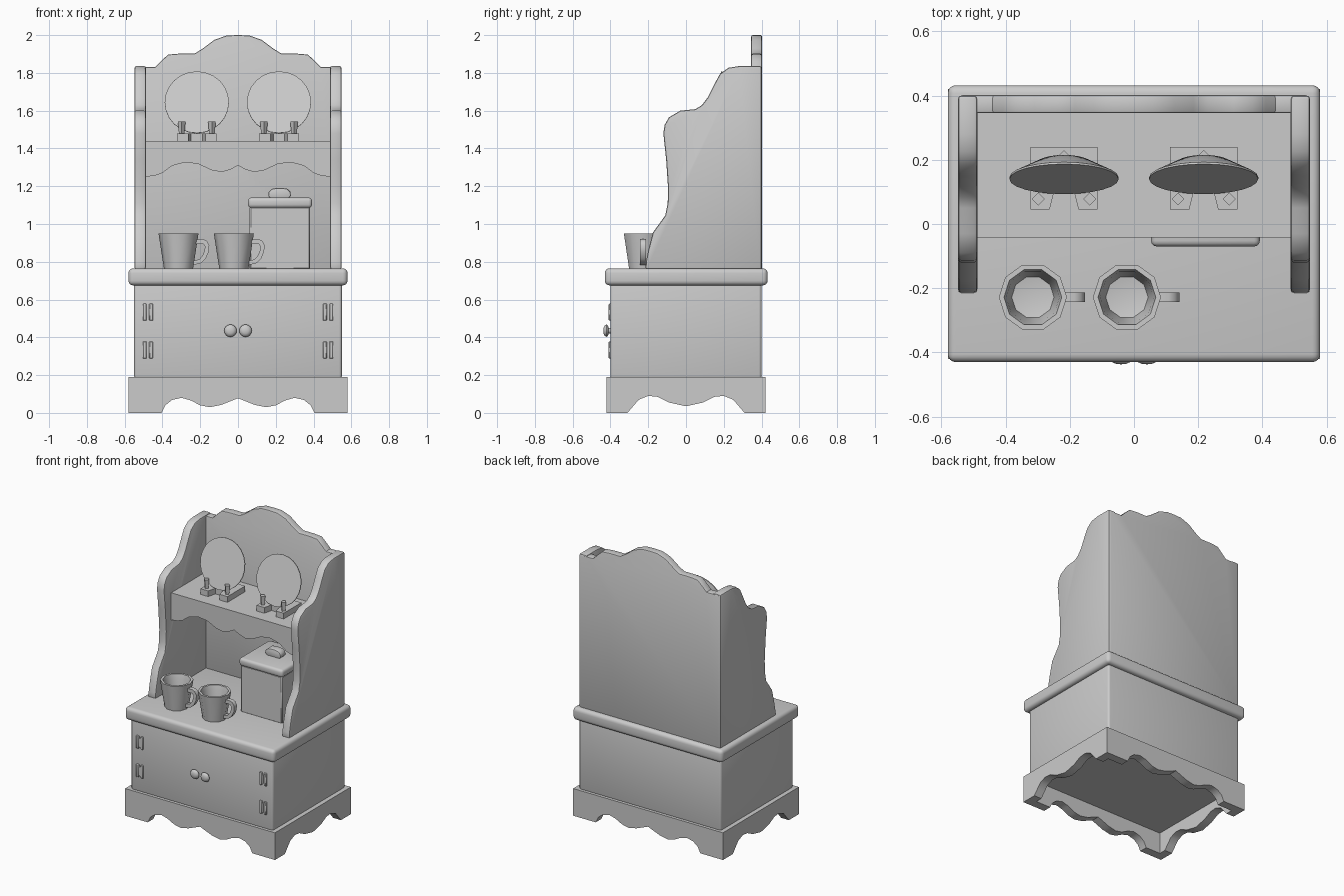
import bpy, bmesh, math
from mathutils import Matrix, Vector

if "Cube" in bpy.data.objects:
    bpy.data.objects.remove(bpy.data.objects["Cube"])

grey = bpy.data.materials.new("plain grey")
grey.diffuse_color = (0.6, 0.6, 0.6, 1)
grey.use_nodes = True
grey.node_tree.nodes["Principled BSDF"].inputs["Base Color"].default_value = grey.diffuse_color


def finish(name, bm, bevel=0.0, segs=3, smooth=40):
    """Clean up, round sharp edges, shade and link one part."""
    bmesh.ops.remove_doubles(bm, verts=bm.verts, dist=1e-5)
    bmesh.ops.recalc_face_normals(bm, faces=bm.faces)
    if bevel:
        sharp = [e for e in bm.edges if e.calc_face_angle(0) > math.radians(55)]
        bmesh.ops.bevel(bm, geom=sharp, offset=bevel, segments=segs,
                        profile=0.5, affect='EDGES', clamp_overlap=True)
    mesh = bpy.data.meshes.new(name)
    bm.to_mesh(mesh)
    bm.free()
    mesh.materials.append(grey)
    ob = bpy.data.objects.new(name, mesh)
    bpy.context.collection.objects.link(ob)
    bpy.ops.object.select_all(action='DESELECT')
    ob.select_set(True)
    bpy.context.view_layer.objects.active = ob
    bpy.ops.object.shade_smooth_by_angle(angle=math.radians(smooth))
    return ob


def box(name, x, y, z, bevel=0.0, segs=3):
    bm = bmesh.new()
    bmesh.ops.create_cube(bm, size=1)
    for v in bm.verts:
        v.co = [(r[0] + r[1]) / 2 + c * (r[1] - r[0]) for c, r in zip(v.co, (x, y, z))]
    return finish(name, bm, bevel, segs)


def prism(name, pts, axis, a, b, bevel=0.0, segs=2):
    """Extrude a flat outline along an axis from a to b."""
    place = {'x': lambda p, t: (t, p[0], p[1]),
             'y': lambda p, t: (p[0], t, p[1]),
             'z': lambda p, t: (p[0], p[1], t)}[axis]
    bm = bmesh.new()
    lo = [bm.verts.new(place(p, a)) for p in pts]
    hi = [bm.verts.new(place(p, b)) for p in pts]
    bm.faces.new(lo)
    bm.faces.new(hi[::-1])
    for i in range(len(pts)):
        j = (i + 1) % len(pts)
        bm.faces.new((lo[i], lo[j], hi[j], hi[i]))
    return finish(name, bm, bevel, segs)


def lathe(name, profile, sides, matrix, smooth=40):
    """Turn a (radius, height) profile around local z."""
    bm = bmesh.new()
    vs = [bm.verts.new((r, 0, h)) for r, h in profile]
    es = [bm.edges.new(p) for p in zip(vs, vs[1:])]
    bmesh.ops.spin(bm, geom=vs + es, axis=(0, 0, 1), cent=(0, 0, 0),
                   steps=sides, angle=2 * math.pi)
    bmesh.ops.transform(bm, matrix=matrix, verts=bm.verts)
    return finish(name, bm, smooth=smooth)


def mirrored(half):
    """Complete a left-hand outline that ends on the centre line."""
    return half + [(-x, z) for x, z in reversed(half) if x < 0]


# scalloped plinth: four skirt boards and a floor
long_cut = mirrored([(-0.405, 0), (-0.385, 0.04), (-0.35, 0.068), (-0.3, 0.08), (-0.25, 0.066),
                     (-0.2, 0.04), (-0.15, 0.03), (-0.09, 0.042), (-0.04, 0.062), (0, 0.078)])
short_cut = mirrored([(-0.31, 0), (-0.28, 0.035), (-0.25, 0.07), (-0.2, 0.09),
                      (-0.15, 0.085), (-0.09, 0.055), (0, 0.035)])
front = [(-0.58, 0.19), (-0.58, 0)] + long_cut + [(0.58, 0), (0.58, 0.19)]
side = [(-0.42, 0.19), (-0.42, 0)] + short_cut + [(0.42, 0), (0.42, 0.19)]
for s, n in ((-1, "front"), (1, "back")):
    prism(n + "_skirt", front, 'y', s * 0.42, s * 0.36)
for s, n in ((-1, "left"), (1, "right")):
    prism(n + "_skirt", side, 'x', s * 0.58, s * 0.52)
box("plinth_floor", (-0.57, 0.57), (-0.41, 0.41), (0.15, 0.189))

# cabinet body and counter
box("cabinet_body", (-0.55, 0.55), (-0.40, 0.40), (0.18, 0.69), 0.015)
box("countertop", (-0.58, 0.58), (-0.43, 0.432), (0.675, 0.765), 0.025, 4)

# door knobs
for x in (-0.04, 0.04):
    lathe("door_knob", [(0, -0.01), (0.014, -0.01), (0.014, 0.01), (0.028, 0.013), (0.033, 0.02),
                        (0.028, 0.03), (0.015, 0.036), (0, 0.037)], 16,
          Matrix.Translation((x, -0.40, 0.435)) @ Matrix.Rotation(math.pi / 2, 4, 'X'))

# hinges: two leaves and a pin
for s in (-1, 1):
    for z in (0.333, 0.533):
        for dx in (-0.017, 0.017):
            x = s * 0.477 + dx
            box("hinge_leaf", (x - 0.01, x + 0.01), (-0.409, -0.39), (z - 0.045, z + 0.045), 0.003, 1)
        box("hinge_pin", (s * 0.477 - 0.007, s * 0.477 + 0.007), (-0.407, -0.39), (z - 0.03, z + 0.03))

# curved side panels
side_outline = [(0.40, 0.76), (-0.215, 0.76), (-0.212, 0.80), (-0.2, 0.86), (-0.175, 0.955),
                (-0.11, 1.045), (-0.097, 1.11), (-0.095, 1.19), (-0.105, 1.34), (-0.12, 1.48),
                (-0.113, 1.525), (-0.09, 1.565), (-0.03, 1.60), (0.05, 1.608), (0.085, 1.63),
                (0.115, 1.67), (0.15, 1.74), (0.18, 1.795), (0.225, 1.827), (0.28, 1.836),
                (0.40, 1.836)]
for s, n in ((-1, "left"), (1, "right")):
    prism(n + "_side_panel", side_outline, 'x', s * 0.488, s * 0.548, 0.01)

# crested back panel
crest = mirrored([(-0.54, 0.76), (-0.54, 1.83), (-0.44, 1.83), (-0.41, 1.86), (-0.37, 1.897),
                  (-0.31, 1.902), (-0.23, 1.902), (-0.185, 1.93), (-0.125, 1.975),
                  (-0.06, 1.998), (0, 2.0)])
prism("back_panel", crest, 'y', 0.345, 0.402, 0.008)

# shelf with wavy apron
box("shelf", (-0.49, 0.49), (-0.04, 0.35), (1.39, 1.44))
wave = mirrored([(-0.49, 1.44), (-0.49, 1.25), (-0.44, 1.256), (-0.40, 1.27), (-0.35, 1.308),
                 (-0.28, 1.327), (-0.21, 1.318), (-0.14, 1.285), (-0.085, 1.275),
                 (-0.04, 1.288), (0, 1.31)])
prism("shelf_apron", wave, 'y', -0.042, 0.0)

# display plates on notched stands
for cx in (-0.218, 0.217):
    lathe("display_plate", [(0, -0.055), (0.08, -0.055), (0.17, -0.006), (0.17, 0), (0, 0)], 24,
          Matrix.Translation((cx, 0.14, 1.645)) @ Matrix.Rotation(math.radians(74), 4, 'X'))
    stand = [(-0.105, 0.045), (-0.045, 0.045), (-0.03, 0.105), (0.03, 0.105), (0.045, 0.045),
             (0.105, 0.045), (0.105, 0.24), (-0.105, 0.24)]
    prism("plate_stand", [(cx + x, y) for x, y in stand], 'z', 1.435, 1.48)
    for dx, y, top in ((-0.08, 0.078, 1.542), (0.08, 0.078, 1.542), (0, 0.21, 1.60)):
        lathe("stand_peg", [(0, 1.47), (0.014, 1.47), (0.02, top), (0, top)], 4,
              Matrix.Translation((cx + dx, y, 0)))

# square canister with lid and handle
box("canister", (0.062, 0.382), (-0.06, 0.26), (0.76, 1.09), 0.006, 1)
box("canister_lid", (0.053, 0.392), (-0.07, 0.27), (1.085, 1.14), 0.018, 3)
handle = [(0.175, 1.13), (0.16, 1.15), (0.162, 1.17), (0.18, 1.186), (0.20, 1.19),
          (0.24, 1.19), (0.262, 1.186), (0.278, 1.17), (0.28, 1.15), (0.265, 1.13)]
prism("lid_handle", handle, 'y', 0.07, 0.13, 0.008)

# mugs with curved handles
loop_out = [(0.085, 0.155), (0.13, 0.157), (0.15, 0.148), (0.163, 0.125), (0.16, 0.09),
            (0.145, 0.055), (0.12, 0.03), (0.08, 0.02)]
loop_in = [(0.08, 0.042), (0.11, 0.05), (0.127, 0.07), (0.138, 0.095), (0.14, 0.118),
           (0.132, 0.13), (0.085, 0.132)]
for cx in (-0.315, -0.022):
    lathe("mug", [(0, 0), (0.077, 0), (0.106, 0.187), (0.09, 0.187), (0.083, 0.16),
                  (0.066, 0.03), (0, 0.018)], 10, Matrix.Translation((cx, -0.228, 0.763)))
    prism("mug_handle", [(cx + x, 0.763 + z) for x, z in loop_out + loop_in],
          'y', -0.243, -0.213)
